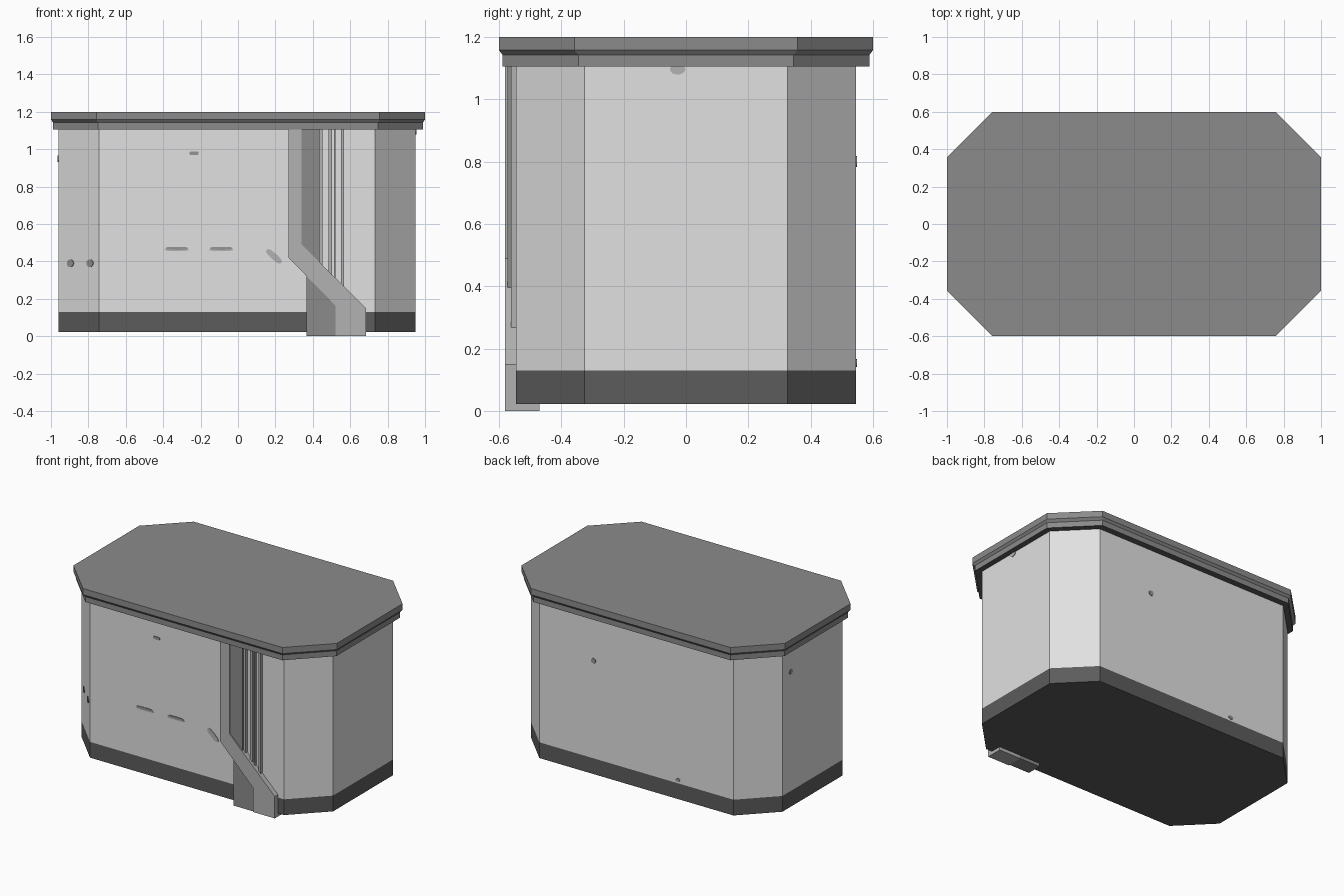
import bpy, bmesh, math
from mathutils import Vector

if "Cube" in bpy.data.objects:
    bpy.data.objects.remove(bpy.data.objects["Cube"])


def material(name, v):
    m = bpy.data.materials.new(name)
    m.diffuse_color = (v, v, v, 1)
    m.use_nodes = True
    m.node_tree.nodes["Principled BSDF"].inputs["Base Color"].default_value = m.diffuse_color
    return m


PALE = material("pale grey", 0.75)
LID = material("lid grey", 0.26)
DARK = material("dark grey", 0.107)
STRIP = material("mid grey", 0.45)
PANEL = material("panel grey", 0.26)
MARK = material("mark grey", 0.30)


def finish(name, bm, mats):
    bmesh.ops.recalc_face_normals(bm, faces=bm.faces)
    me = bpy.data.meshes.new(name)
    bm.to_mesh(me)
    bm.free()
    ob = bpy.data.objects.new(name, me)
    bpy.context.collection.objects.link(ob)
    for m in mats:
        me.materials.append(m)
    return ob


def octagon(hx, hy, cx, cy):
    """Rectangle with cut corners; cx, cy are the corner cut sizes."""
    return [(hx, -hy + cy), (hx, hy - cy), (hx - cx, hy), (-hx + cx, hy),
            (-hx, hy - cy), (-hx, -hy + cy), (-hx + cx, -hy), (hx - cx, -hy)]


def stack(name, rings, mats, rule, x0=0.0):
    """Loft closed rings [(outline, z)], colouring faces by a rule."""
    bm = bmesh.new()
    loops = [[bm.verts.new((x + x0, y, z)) for x, y in o] for o, z in rings]
    for a, b in zip(loops, loops[1:]):
        for i in range(len(a)):
            j = (i + 1) % len(a)
            bm.faces.new((a[i], a[j], b[j], b[i]))
    bm.faces.new(loops[0][::-1])
    bm.faces.new(loops[-1])
    bmesh.ops.recalc_face_normals(bm, faces=bm.faces)
    for f in bm.faces:
        f.material_index = rule(f)
    return finish(name, bm, mats)


def slab(name, outline, y0, y1, mat):
    """Extrude an x-z outline from y0 to y1."""
    bm = bmesh.new()
    f = bm.faces.new([bm.verts.new((x, y0, z)) for x, z in outline])
    new = bmesh.ops.extrude_face_region(bm, geom=[f])["geom"]
    bmesh.ops.translate(bm, vec=(0, y1 - y0, 0),
                        verts=[v for v in new if isinstance(v, bmesh.types.BMVert)])
    return finish(name, bm, [mat])


def mark(name, centre, normal, w, h, mat=MARK, tilt=0.0, thick=0.004, power=1.0):
    """Thin rounded plate lying on a wall."""
    n = Vector(normal).normalized()
    up = Vector((0, 0, 1))
    side = up.cross(n)
    c = Vector(centre)
    bm = bmesh.new()
    rings = []
    for d in (-0.004, thick):
        ring = []
        for i in range(12):
            a = math.tau * i / 12
            ca, sa = math.cos(a), math.sin(a)
            u = math.copysign(abs(ca) ** power, ca) * w / 2
            v = math.copysign(abs(sa) ** power, sa) * h / 2
            p = side * (u * math.cos(tilt) - v * math.sin(tilt))
            p += up * (u * math.sin(tilt) + v * math.cos(tilt))
            ring.append(bm.verts.new(c + p + n * d))
        rings.append(ring)
    for i in range(12):
        j = (i + 1) % 12
        bm.faces.new((rings[0][i], rings[0][j], rings[1][j], rings[1][i]))
    bm.faces.new(rings[1])
    bm.faces.new(rings[0][::-1])
    return finish(name, bm, [mat])


# Body with dark skirt
wall = octagon(0.955, 0.545, 0.218, 0.22)
stack("body", [(wall, 0.022), (wall, 0.13), (wall, 1.12)], [PALE, DARK],
      lambda f: int(f.calc_center_median().z < 0.13), x0=-0.005)

# Lid with stepped rim
low, high = octagon(0.988, 0.588, 0.24, 0.243), octagon(1.0, 0.6, 0.243, 0.243)
stack("lid", [(low, 1.105), (low, 1.142), (high, 1.158), (high, 1.2)], [LID, DARK],
      lambda f: int(f.normal.z < -0.9))

# Bent front strip
slab("front_strip", [(0.27, 1.11), (0.27, 0.42), (0.52, 0.165), (0.52, 0), (0.685, 0),
                     (0.685, 0.15), (0.34, 0.49), (0.34, 1.11)], -0.58, -0.54, STRIP)
slab("strip_foot", [(0.52, 0), (0.685, 0), (0.685, 0.03), (0.52, 0.03)],
     -0.56, -0.47, STRIP)


def diagonal(x):
    return 0.48 - (x - 0.34) * 0.985


# Panels either side of the bend
slab("upper_panel", [(0.335, 1.11), (0.335, diagonal(0.335)), (0.435, diagonal(0.435)),
                     (0.435, 1.11)], -0.572, -0.54, PANEL)
slab("lower_panel", [(0.365, 0), (0.525, 0), (0.525, 0.17), (0.365, 0.33)],
     -0.572, -0.47, PANEL)

# Narrow vertical stripes
for i, (a, b) in enumerate([(0.436, 0.452), (0.484, 0.503), (0.514, 0.522), (0.55, 0.566)]):
    slab(f"stripe_{i + 1}", [(a, 1.11), (a, diagonal(a)), (b, diagonal(b)), (b, 1.11)],
         -0.562, -0.54, STRIP)

# Small marks on the front
front = (0, -1, 0)
mark("front_top_mark", (-0.235, -0.545, 0.978), front, 0.05, 0.02, power=0.5)
for i, x in enumerate((-0.327, -0.09)):
    mark(f"slot_{i + 1}", (x, -0.545, 0.47), front, 0.12, 0.016, power=0.6)
    mark(f"slot_lip_{i + 1}", (x, -0.545, 0.462), front, 0.132, 0.012, STRIP,
         thick=0.003, power=0.6)
mark("slanted_mark", (0.192, -0.545, 0.427), front, 0.105, 0.034, STRIP,
     tilt=-math.radians(42), power=0.7)

# Marks on the cut front left corner
for i, x in enumerate((-0.895, -0.79)):
    y = -0.325 - (x + 0.96) * 0.22 / 0.218
    mark(f"corner_mark_{i + 1}", (x, y, 0.39), (-1, -1, 0), 0.05, 0.042)

# Marks on the right, back and left walls
mark("right_mark", (0.95, -0.027, 1.097), (1, 0, 0), 0.05, 0.036, STRIP)
mark("back_mark_1", (0.32, 0.545, 0.80), (0, 1, 0), 0.035, 0.035)
mark("back_mark_2", (-0.32, 0.545, 0.154), (0, 1, 0), 0.035, 0.025)
mark("left_mark", (-0.96, 0.235, 0.95), (-1, 0, 0), 0.035, 0.035)
